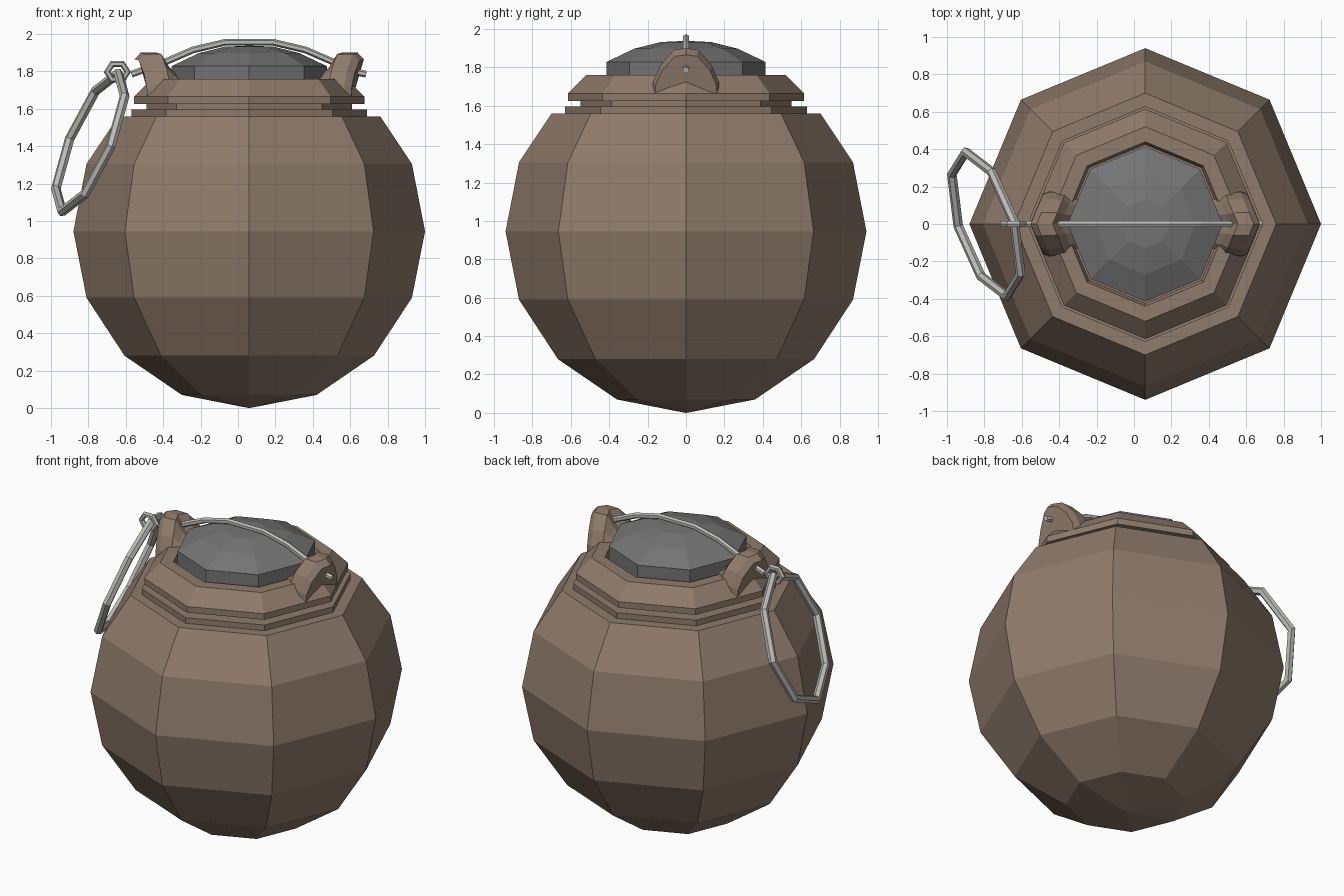
import bpy, bmesh, math
from mathutils import Vector

if "Cube" in bpy.data.objects:
    bpy.data.objects.remove(bpy.data.objects["Cube"])

CX = 0.06  # axis of the round body


def material(name, rgb):
    m = bpy.data.materials.new(name)
    m.diffuse_color = (*rgb, 1)
    m.use_nodes = True
    m.node_tree.nodes["Principled BSDF"].inputs["Base Color"].default_value = m.diffuse_color
    return m


BROWN = material("brown clay", (0.275, 0.2, 0.15))
GREY = material("dark grey", (0.175, 0.175, 0.175))
STEEL = material("light steel", (0.5, 0.51, 0.48))


def finish(name, bm, mat):
    bmesh.ops.remove_doubles(bm, verts=bm.verts, dist=1e-5)
    bmesh.ops.recalc_face_normals(bm, faces=bm.faces)
    me = bpy.data.meshes.new(name)
    bm.to_mesh(me)
    bm.free()
    me.materials.append(mat)
    ob = bpy.data.objects.new(name, me)
    bpy.context.collection.objects.link(ob)
    return ob


def loft(name, rings, mat, closed=False):
    """Skin consecutive rings of points; cap the ends unless closed."""
    bm = bmesh.new()
    vs = [[bm.verts.new(p) for p in r] for r in rings]
    n = len(rings[0])
    pairs = list(zip(vs, vs[1:])) + ([(vs[-1], vs[0])] if closed else [])
    for a, b in pairs:
        for i in range(n):
            j = (i + 1) % n
            bm.faces.new((a[i], a[j], b[j], b[i]))
    if not closed:
        bm.faces.new(vs[0])
        bm.faces.new(vs[-1])
    return finish(name, bm, mat)


def turned(name, profile, mat):
    """Eight-sided turned shape, corners on the axes."""
    rings = [[(CX + r * math.cos(k * math.pi / 4), r * math.sin(k * math.pi / 4), z)
              for k in range(8)] for r, z in profile]
    return loft(name, rings, mat)


def tube(name, pts, radius, normal, closed=False, sides=6, turn=0.0):
    """Wire along a planar path with the given plane normal."""
    pts, normal = [Vector(p) for p in pts], Vector(normal).normalized()
    rings, n = [], len(pts)
    for i, p in enumerate(pts):
        a = pts[i - 1] if (closed or i > 0) else p
        b = pts[(i + 1) % n] if (closed or i < n - 1) else p
        side = normal.cross((b - a).normalized())
        ang = [2 * math.pi * k / sides + turn for k in range(sides)]
        rings.append([p + radius * (math.cos(t) * side + math.sin(t) * normal) for t in ang])
    return loft(name, rings, STEEL, closed)


# Round body
turned("body", [(0.002, 0), (0.36, 0.07), (0.667, 0.28), (0.87, 0.59), (0.94, 0.945),
                (0.87, 1.305), (0.70, 1.56)], BROWN)

# Stepped neck with a groove and a recess for the cap
turned("neck", [(0.63, 1.55), (0.63, 1.597), (0.55, 1.597), (0.55, 1.625), (0.615, 1.625),
                (0.615, 1.665), (0.52, 1.76), (0.44, 1.76), (0.425, 1.72)], BROWN)

# Domed cap
turned("cap", [(0.415, 1.71), (0.415, 1.828), (0.27, 1.897), (0.13, 1.932), (0.002, 1.938)], GREY)


# Lugs on both sides, arch shaped and wrapped around the octagon corner
def arch(sign, r, width, base, top):
    shape = [(-1, 0), (-0.95, 0.35), (-0.75, 0.66), (-0.35, 0.97), (0, 1),
             (0.35, 0.97), (0.75, 0.66), (0.95, 0.35), (1, 0)]
    return [(CX + sign * (r - 0.414 * abs(y * width)), y * width, base + t * (top - base))
            for y, t in shape]


for sign, label in ((-1, "left"), (1, "right")):
    loft(label + "_lug", [arch(sign, 0.613, 0.165, 1.63, 1.865),
                          arch(sign, 0.58, 0.18, 1.63, 1.9),
                          arch(sign, 0.495, 0.17, 1.66, 1.9),
                          arch(sign, 0.45, 0.145, 1.68, 1.83),
                          arch(sign, 0.39, 0.13, 1.70, 1.765)], BROWN)

# Retaining wire bent over the cap
half = [(0.13, 1.955), (0.30, 1.915), (0.45, 1.85), (0.63, 1.785)]
path = [(CX - x, 0, z) for x, z in reversed(half)] + [(CX + x, 0, z) for x, z in half[:3]]
path += [(0.61, 0, 1.80), (0.685, 0, 1.785)]
tube("pin_wire", path, 0.018, (0, 1, 0))

# Eyelet at the wire's left end
tube("eyelet", [(-0.645 + 0.055 * math.cos(k * math.pi / 3), 0, 1.797 + 0.048 * math.sin(k * math.pi / 3))
                for k in range(6)], 0.018, (0, 1, 0), closed=True)

# Large hanging pull ring
c, u, v = Vector((-0.79, 0, 1.42)), Vector((0.15, 0.01, 0.37)), Vector((-0.11, 0.385, 0.02))
tube("pull_ring", [c + u * math.cos(k * math.pi / 4) + v * math.sin(k * math.pi / 4) for k in range(8)],
     0.026, u.cross(v), closed=True)
